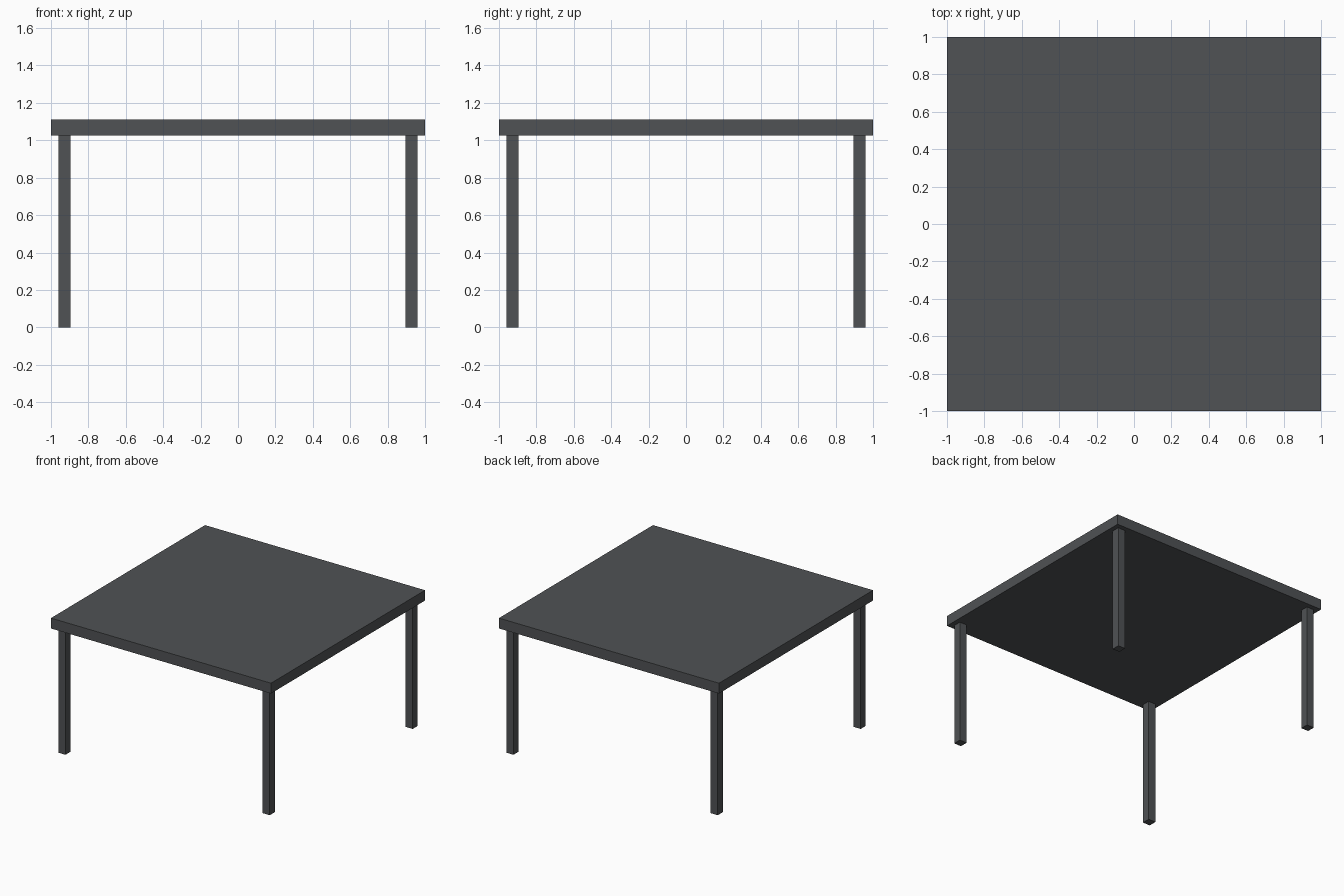
import bpy

if "Cube" in bpy.data.objects:
    bpy.data.objects.remove(bpy.data.objects["Cube"])

TOP_Z, UNDER_Z = 1.11, 1.025
LEG_W, LEG_POS = 0.066, 0.928

dark = bpy.data.materials.new("dark_grey")
dark.diffuse_color = (0.08, 0.085, 0.09, 1)
dark.use_nodes = True
dark.node_tree.nodes["Principled BSDF"].inputs["Base Color"].default_value = dark.diffuse_color


def box(name, x, y, z0, z1, width):
    """Square-section box between two heights."""
    bpy.ops.mesh.primitive_cube_add(size=1, location=(x, y, (z0 + z1) / 2))
    ob = bpy.context.object
    ob.name = name
    ob.scale = (width, width, z1 - z0)
    bpy.ops.object.transform_apply(location=False, rotation=False, scale=True)
    ob.data.materials.append(dark)
    return ob


# Table top
box("table_top", 0, 0, UNDER_Z, TOP_Z, 2.0)

# Four corner legs
for side_y, sy in (("front", -1), ("back", 1)):
    for side_x, sx in (("left", -1), ("right", 1)):
        box(f"{side_y}_{side_x}_leg", sx * LEG_POS, sy * LEG_POS, 0, UNDER_Z, LEG_W)
